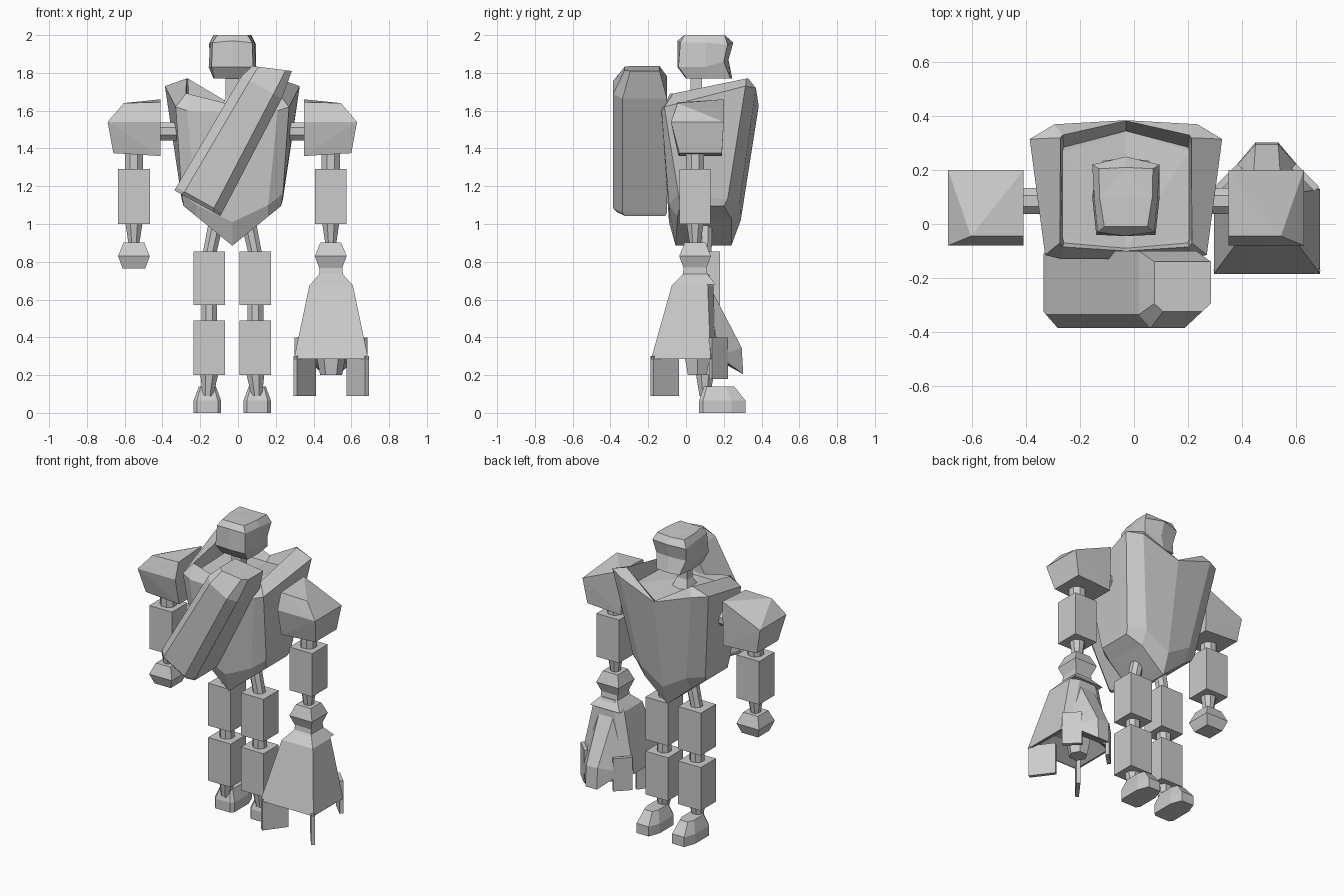
import bpy, bmesh, math
from mathutils import Vector

if "Cube" in bpy.data.objects:
    bpy.data.objects.remove(bpy.data.objects["Cube"])

CX = -0.03  # mirror plane of the body
mat = bpy.data.materials.new("plain_grey")
mat.diffuse_color = (0.6, 0.6, 0.6, 1)
mat.use_nodes = True
mat.node_tree.nodes["Principled BSDF"].inputs["Base Color"].default_value = mat.diffuse_color


def finish(name, bm):
    bmesh.ops.recalc_face_normals(bm, faces=bm.faces)
    me = bpy.data.meshes.new(name)
    bm.to_mesh(me)
    bm.free()
    me.materials.append(mat)
    ob = bpy.data.objects.new(name, me)
    bpy.context.collection.objects.link(ob)
    return ob


def loft(name, rings):
    """Skin between closed loops of equal length, with capped ends."""
    bm = bmesh.new()
    vs = [[bm.verts.new(p) for p in r] for r in rings]
    n = len(vs[0])
    for a, b in zip(vs, vs[1:]):
        for i in range(n):
            j = (i + 1) % n
            bm.faces.new((a[i], a[j], b[j], b[i]))
    caps = [bm.faces.new(vs[0]), bm.faces.new(vs[-1])]
    bmesh.ops.recalc_face_normals(bm, faces=bm.faces)
    bmesh.ops.triangulate(bm, faces=caps)
    return finish(name, bm)


def hull(name, pts):
    bm = bmesh.new()
    for p in pts:
        bm.verts.new(p)
    res = bmesh.ops.convex_hull(bm, input=bm.verts)
    bmesh.ops.dissolve_limit(bm, angle_limit=0.01, verts=bm.verts, edges=bm.edges)
    return finish(name, bm)


def box(name, x0, x1, y0, y1, z0, z1):
    return hull(name, [(x, y, z) for x in (x0, x1) for y in (y0, y1) for z in (z0, z1)])


def rod(name, p, q, r0, r1, n=8):
    """Tapered n-sided bar from p to q."""
    p, q = Vector(p), Vector(q)
    d = (q - p).normalized()
    side = Vector((0, 1, 0))
    up = d.cross(side).normalized()
    side = up.cross(d)
    ang = [math.tau * (i + 0.5) / n for i in range(n)]
    return loft(name, [[c + (side * math.cos(a) + up * math.sin(a)) * r / math.cos(math.pi / n)
                        for a in ang] for c, r in ((p, r0), (q, r1))])


def rect(cx, cy, hx, hy, z):
    return [(cx - hx, cy - hy, z), (cx + hx, cy - hy, z), (cx + hx, cy + hy, z), (cx - hx, cy + hy, z)]


def sym(half):
    """Mirror a half loop that starts and ends on the body centre plane."""
    right = [(CX + u, y, z) for u, y, z in half]
    left = [(CX - u, y, z) for u, y, z in half[-2:0:-1]]
    return right + left


# torso: keel, waist, shoulder edge, raised collar, sunken top
loft("torso", [sym(h) for h in (
    [(0, -.055, .885), (.19, -.045, 1.04), (.258, -.03, 1.095), (.258, .20, 1.095), (.17, .24, 1.03), (0, .24, .885)],
    [(0, -.09, 1.01), (.19, -.09, 1.10), (.268, -.04, 1.16), (.268, .22, 1.13), (.17, .285, 1.12), (0, .29, 1.02)],
    [(0, -.13, 1.59), (.24, -.13, 1.60), (.30, -.115, 1.62), (.357, .315, 1.73), (.265, .37, 1.72), (0, .385, 1.625)],
    [(0, -.10, 1.63), (.235, -.085, 1.69), (.245, -.07, 1.69), (.243, .32, 1.77), (.235, .33, 1.77), (0, .383, 1.63)],
    [(0, -.09, 1.62), (.23, -.07, 1.63), (.235, -.05, 1.63), (.235, .27, 1.64), (.23, .285, 1.64), (0, .345, 1.60)],
)])

# neck and head (the visor points to +y)
loft("neck", [rect(CX, .055, .06, .06, 1.61), rect(CX, .055, .036, .03, 1.67), rect(CX, .055, .036, .03, 1.80)])
loft("head", [sym(h) for h in (
    [(0, .0, 1.77), (.095, .005, 1.77), (.10, .12, 1.77), (.085, .235, 1.77), (0, .245, 1.77)],
    [(0, -.045, 1.83), (.11, -.04, 1.83), (.125, .10, 1.83), (.11, .20, 1.86), (0, .225, 1.87)],
    [(0, -.045, 1.97), (.105, -.03, 1.96), (.118, .10, 1.96), (.125, .22, 1.95), (0, .25, 1.96)],
    [(0, -.01, 2.0), (.08, -.01, 2.0), (.098, .10, 2.0), (.10, .205, 2.0), (0, .21, 1.995)],
)])

# slanted pod strapped across the torso
A, W, base = Vector((.485, 0, .875)), Vector((.875, 0, -.485)), Vector((-.215, 0, 1.11))


def pod_ring(a, h, y0, y1, c, skew=0):
    prof = [(-h, y1), (-h, y0 + c), (-h + c, y0), (h - c, y0), (h, y0 + c), (h, y1)]
    return [base + A * (a + skew * w) + W * w + Vector((0, y, 0)) for w, y in prof]


loft("slanted_pod", [pod_ring(0, .138, -.365, -.11, .04), pod_ring(.02, .139, -.386, -.10, .05),
                     pod_ring(.70, .122, -.386, -.10, .05), pod_ring(.815, .098, -.325, -.14, .03, .4)])

for s, tag in ((-1, "left"), (1, "right")):
    X = lambda u: CX + s * u
    # leg
    lx, ly = X(.122), .10
    box(tag + "_upper_leg", lx - .084, lx + .084, ly - .08, ly + .08, .57, .855)
    box(tag + "_lower_leg", lx - .084, lx + .084, ly - .08, ly + .08, .20, .49)
    rod(tag + "_hip_joint", (X(.126), ly, .82), (X(.075), ly, 1.06), .035, .04)
    rod(tag + "_knee_joint", (lx, ly, .48), (lx, ly, .58), .042, .042)
    rod(tag + "_ankle", (X(.13), ly, .09), (lx, ly, .21), .028, .048)
    # foot with clipped toe and sloping top
    fx = X(.132)
    foot = [(.055, .07), (-.055, .07), (-.073, .09), (-.073, .24), (-.045, .315), (.045, .315), (.073, .24), (.073, .09)]
    top = [(.035, .095), (-.035, .095), (-.045, .11), (-.045, .21), (-.03, .255), (.03, .255), (.045, .21), (.045, .11)]
    loft(tag + "_foot", [[(fx + x, y, z) for x, y in pr] for pr, z in ((foot, 0), (foot, .065), (top, .14))])
    # shoulder armour
    hull(tag + "_shoulder", [(X(u), y, z) for u, y, z in (
        (.38, -.04, 1.36), (.63, -.035, 1.375), (.38, .19, 1.36), (.63, .19, 1.375),
        (.38, -.08, 1.54), (.66, -.08, 1.54), (.38, .20, 1.66), (.66, .20, 1.54),
        (.575, -.045, 1.64), (.38, -.045, 1.645))])
    rod(tag + "_shoulder_joint", (X(.26), .085, 1.49), (X(.40), .085, 1.49), .048, .048)
    # arm
    ax, ay = X(.521), .048
    rod(tag + "_elbow", (ax, ay, 1.27), (ax, ay, 1.40), .048, .048)
    box(tag + "_forearm", ax - .084, ax + .084, ay - .082, ay + .082, 1.0, 1.29)
    rod(tag + "_wrist", (ax, ay, .89), (ax, ay, 1.01), .028, .046)
    loft(tag + "_hand", [rect(ax, ay, r, r, z) for r, z in ((.06, .765), (.084, .83), (.055, .902))])

# bell-shaped tool under the right hand
gx, gy = .493, .048
loft("tool_neck", [rect(gx, gy, .06, .06, .77), rect(gx, gy, .062, .065, .735), rect(gx, gy, .11, .11, .68)])


def bell(hf, yf, hb, yb, z):
    return [(gx - hf, yf, z), (gx + hf, yf, z), (gx + hf, yb, z), (gx + hb, yb + .03, z),
            (gx - hb, yb + .03, z), (gx - hf, yb, z)]


loft("tool_bell", [bell(.06, -.015, .05, .09, .735), bell(.115, -.075, .06, .115, .675),
                   bell(.197, -.185, .14, .13, .285), bell(.185, -.172, .13, .12, .285),
                   bell(.09, -.06, .06, .08, .36)])
rod("tool_hub", (gx, .06, .20), (gx, .06, .40), .05, .085, 6)

# back spine of the tool
hull("tool_spine", [(gx + s * u, y, z) for s in (-1, 1) for u, y, z in (
    (.055, .11, .70), (.042, .295, .345), (.042, .303, .205), (.15, .175, .30), (.10, .13, .30), (.06, .215, .27))])

# thin fins hanging below the bell, set along the diagonals
for s, tag in ((-1, "left"), (1, "right")):
    for end, (o, i, zb, zt) in {"front": ((.19, -.18), (.09, -.045), .09, .30),
                                "back": ((.185, .13), (.10, .215), .18, .40)}.items():
        d = Vector((i[0] - o[0], i[1] - o[1]))
        n = Vector((-d.y, d.x)).normalized() * .012
        hull(f"tool_{end}_{tag}_fin", [(gx + s * (p[0] + k * n.x), p[1] + k * n.y, z)
                                       for p in (o, i) for k in (-1, 1) for z in (zb, zt)])
